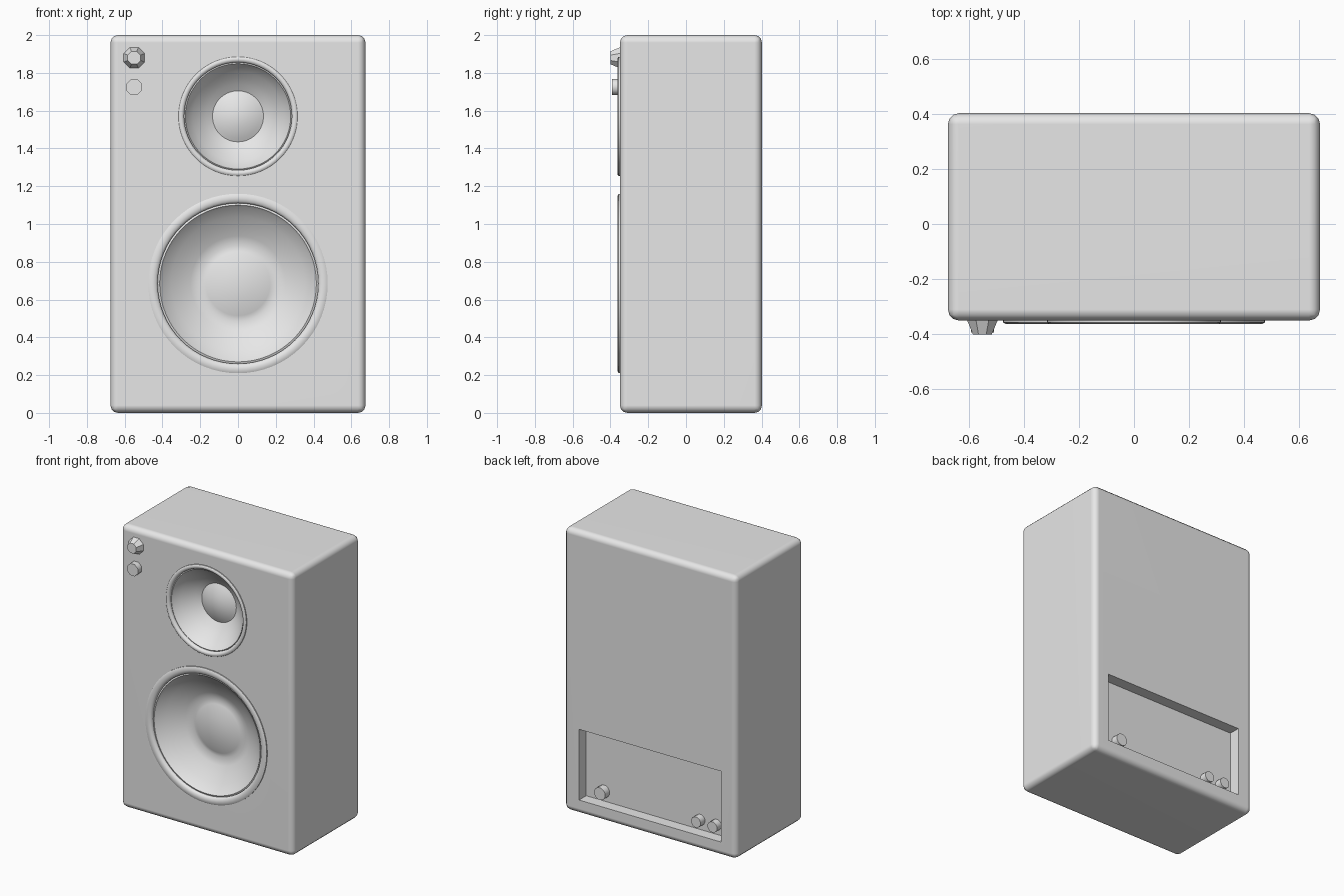
import bpy
import bmesh
from math import pi, radians
from mathutils import Vector

default = bpy.data.objects.get("Cube")
if default:
    bpy.data.objects.remove(default, do_unlink=True)

grey = bpy.data.materials.new("plain grey")
grey.use_nodes = True
colour = (0.8, 0.8, 0.8, 1)
grey.diffuse_color = colour
grey.node_tree.nodes["Principled BSDF"].inputs["Base Color"].default_value = colour

FRONT, BACK = -0.35, 0.402


def activate(ob):
    bpy.ops.object.select_all(action='DESELECT')
    ob.select_set(True)
    bpy.context.view_layer.objects.active = ob


def finish(ob, angle):
    ob.data.materials.clear()
    ob.data.materials.append(grey)
    activate(ob)
    bpy.ops.object.shade_smooth_by_angle(angle=radians(angle))


def box(name, lo, hi):
    lo, hi = Vector(lo), Vector(hi)
    bpy.ops.mesh.primitive_cube_add(size=1, location=(lo + hi) / 2)
    ob = bpy.context.object
    ob.name = name
    ob.scale = hi - lo
    bpy.ops.object.transform_apply(location=False, rotation=False, scale=True)
    return ob


def peg(name, x, z, y0, y1, r_back, r_front, sides):
    """Cylinder or cone lying along y, from y0 (front) to y1 (back)."""
    bpy.ops.mesh.primitive_cone_add(
        vertices=sides, radius1=r_back, radius2=r_front, depth=y1 - y0,
        location=(x, (y0 + y1) / 2, z), rotation=(pi / 2, pi / sides, 0))
    ob = bpy.context.object
    ob.name = name
    return ob


def lathe(name, z, profile, steps=64):
    """Spin a (radius, y) profile about a front-to-back axis at height z."""
    bm = bmesh.new()
    verts = [bm.verts.new((r, y, 0)) for r, y in profile]
    edges = [bm.edges.new(pair) for pair in zip(verts, verts[1:])]
    bmesh.ops.spin(bm, geom=verts + edges, cent=(0, 0, 0), axis=(0, 1, 0),
                   angle=2 * pi, steps=steps)
    bmesh.ops.remove_doubles(bm, verts=bm.verts, dist=0.0005)
    bmesh.ops.recalc_face_normals(bm, faces=bm.faces)
    bm.normal_update()
    centre = min(bm.faces, key=lambda f: f.calc_center_median().xz.length)
    if centre.normal.y > 0:
        bmesh.ops.reverse_faces(bm, faces=bm.faces)
    mesh = bpy.data.meshes.new(name)
    bm.to_mesh(mesh)
    bm.free()
    ob = bpy.data.objects.new(name, mesh)
    ob.location.z = z
    bpy.context.collection.objects.link(ob)
    finish(ob, 50)


def driver(name, z, outer, lip, dome):
    """Rolled surround, sloping cone and shallow domed cap."""
    width = outer - lip
    rim = -0.212
    profile = [(outer, FRONT + 0.005), (outer, FRONT - 0.007),
               (outer - width * 0.2, FRONT - 0.012),
               (outer - width * 0.5, FRONT - 0.013),
               (lip + width * 0.2, FRONT - 0.01),
               (lip, FRONT), (lip, FRONT + 0.01),
               (lip - width * 0.2, FRONT + 0.006),
               (lip - width * 0.4, FRONT + 0.018)]
    # Cone with a slight flare towards the front
    start, depth = profile[-1]
    for t in (0.25, 0.5, 0.75, 1):
        bow = 0.012 * 4 * t * (1 - t)
        profile.append((start + (dome - start) * t, depth + (rim - depth) * t + bow))
    # Dome
    for t in (0.85, 0.65, 0.4, 0.2, 0):
        profile.append((dome * t, rim - 0.035 * (1 - t * t)))
    lathe(name, z, profile)


# Cabinet with rounded edges, two driver holes and a rear recess
cabinet = box("cabinet", (-0.675, FRONT, 0), (0.675, BACK, 2))
cutters = [
    peg("woofer_cutter", 0, 0.685, -0.5, -0.18, 0.45, 0.45, 64),
    peg("tweeter_cutter", 0, 1.57, -0.5, -0.18, 0.3, 0.3, 64),
    box("panel_cutter", (-0.555, BACK - 0.08, 0.1), (0.555, 0.6, 0.6)),
]
bevel = cabinet.modifiers.new("rounded edges", 'BEVEL')
bevel.width = 0.04
bevel.segments = 3
for cutter in cutters:
    cut = cabinet.modifiers.new(cutter.name, 'BOOLEAN')
    cut.operation = 'DIFFERENCE'
    cut.solver = 'EXACT'
    cut.object = cutter
activate(cabinet)
for mod in list(cabinet.modifiers):
    bpy.ops.object.modifier_apply(modifier=mod.name)
for cutter in cutters:
    bpy.data.objects.remove(cutter, do_unlink=True)
finish(cabinet, 40)
weighted = cabinet.modifiers.new("even shading", 'WEIGHTED_NORMAL')
weighted.keep_sharp = True

# Speaker drivers
driver("woofer", 0.685, 0.475, 0.425, 0.2)
driver("tweeter", 1.57, 0.315, 0.285, 0.135)

# Front controls
finish(peg("volume_knob", -0.55, 1.88, -0.4, FRONT + 0.005, 0.062, 0.037, 8), 30)
finish(peg("power_button", -0.55, 1.725, -0.393, FRONT + 0.005, 0.045, 0.045, 8), 50)

# Rear sockets inside the recess
floor = BACK - 0.08
for name, x, radius in (("power_socket", 0.415, 0.044),
                        ("left_input_socket", -0.337, 0.038),
                        ("right_input_socket", -0.466, 0.038)):
    finish(peg(name, x, 0.17, floor - 0.005, floor + 0.05, radius, radius, 12), 40)
